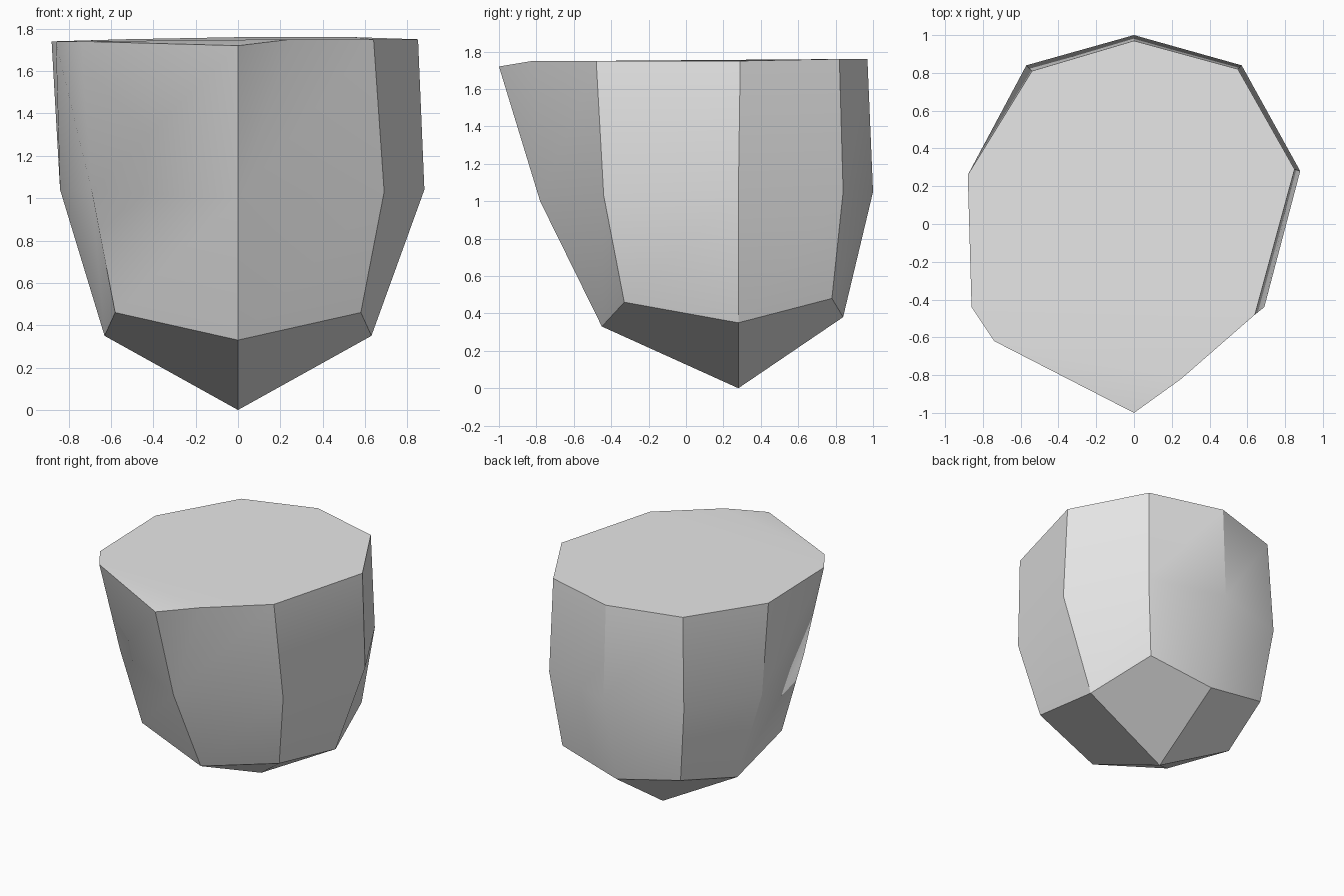
import bpy
import bmesh
import math

if "Cube" in bpy.data.objects:
    bpy.data.objects.remove(bpy.data.objects["Cube"])

# Single plain grey material
grey = bpy.data.materials.new("plain_grey")
grey.use_nodes = True
colour = (0.8, 0.8, 0.8, 1.0)
grey.diffuse_color = colour
grey.node_tree.nodes["Principled BSDF"].inputs["Base Color"].default_value = colour

bm = bmesh.new()


def add_ring(points):
    return [bm.verts.new(p) for p in points]


def mirrored(half):
    """Complete a half ring, running front to back on +x, around to -x."""
    return half + [(-x, y, z) for x, y, z in half[-2:0:-1]]


# Lower rim and widest ring, counter-clockwise from the front
low = add_ring(mirrored([(0, -.45, .33), (.58, -.33, .46), (.63, .28, .35),
                         (.5, .78, .48), (0, .84, .38)]))
middle = add_ring(mirrored([(0, -.78, 1), (.69, -.44, 1.03), (.88, .28, 1.04),
                            (.57, .84, 1.05), (0, 1, 1.05)]))
middle[6].co.x = -.84

# Uneven top rim: one group of corners above each column of the body
columns = [add_ring(group) for group in (
    [(0, -1, 1.72), (.25, -.82, 1.75)],
    [(.64, -.48, 1.75)],
    [(.85, .29, 1.75)],
    [(.55, .82, 1.76)],
    [(0, .97, 1.76)],
    [(-.54, .81, 1.75)],
    [(-.88, .26, 1.74)],
    [(-.86, -.44, 1.74), (-.74, -.62, 1.74)])]

# Pointed base of four kite-shaped faces
tip = bm.verts.new((0, .28, 0))
count = len(low)
for i in range(0, count, 2):
    bm.faces.new((tip, low[(i + 2) % count], low[i + 1], low[i]))

# Side walls, with a narrow facet wherever a column splits at the rim
for i in range(count):
    j = (i + 1) % count
    bm.faces.new((low[i], low[j], middle[j], middle[i]))
    bm.faces.new((middle[i], middle[j], columns[j][0], columns[i][-1]))
    if len(columns[i]) > 1:
        bm.faces.new((middle[i], columns[i][1], columns[i][0]))

# Flat top, dipping slightly at the front corner
rim = [v for group in columns for v in group]
bm.faces.new(rim[1:])
bm.faces.new((rim[-1], rim[0], rim[1]))
bmesh.ops.recalc_face_normals(bm, faces=bm.faces)

mesh = bpy.data.meshes.new("faceted_block")
bm.to_mesh(mesh)
bm.free()
mesh.materials.append(grey)
block = bpy.data.objects.new("faceted_block", mesh)
bpy.context.collection.objects.link(block)

# Soft shading on shallow edges, crisp ridges elsewhere
bpy.ops.object.select_all(action="DESELECT")
block.select_set(True)
bpy.context.view_layer.objects.active = block
bpy.ops.object.shade_smooth_by_angle(angle=math.radians(30))
